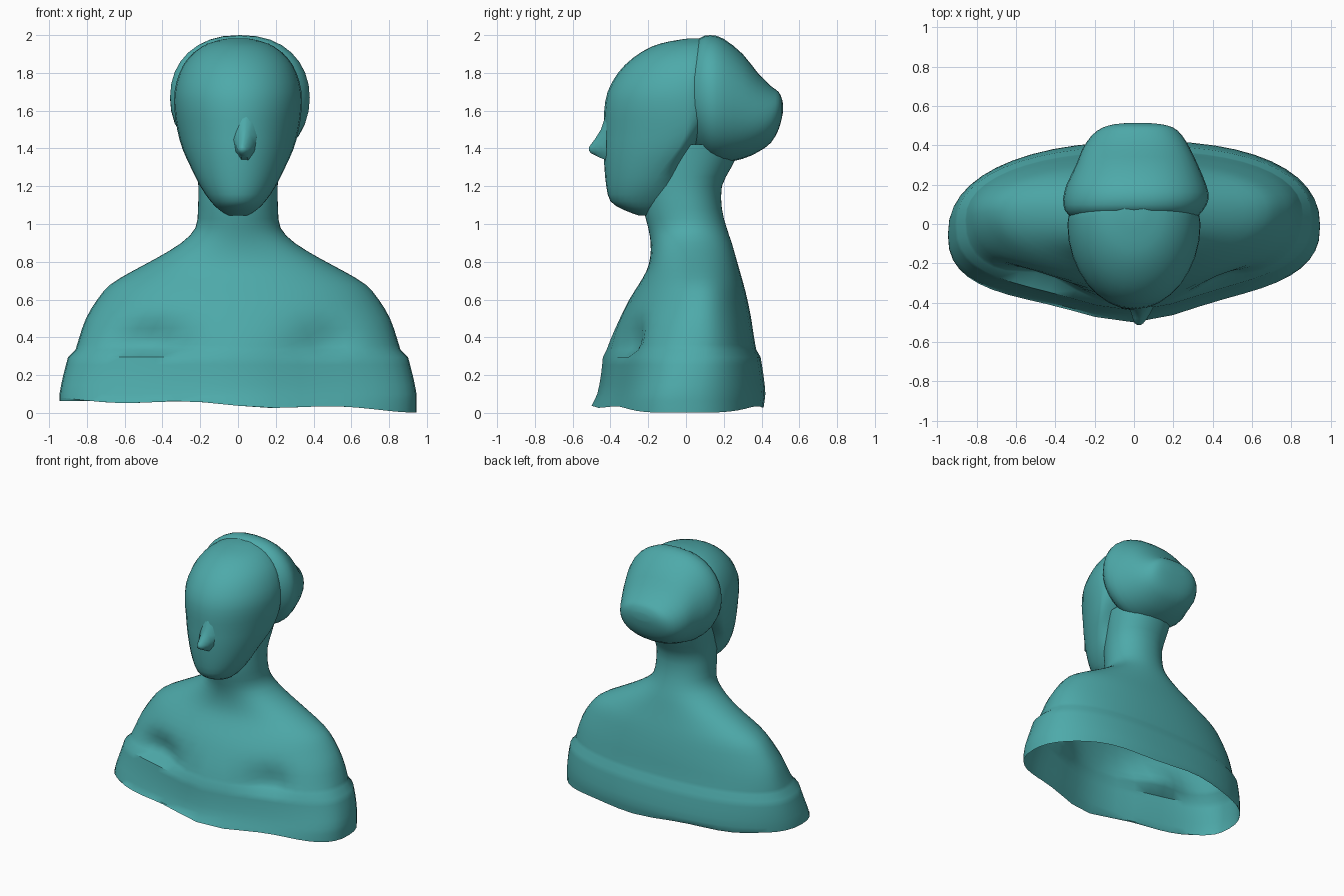
import bpy, bmesh
from math import sin, cos, pi, exp, copysign
from mathutils import Vector

teal = bpy.data.materials.new("teal")
teal.diffuse_color = (0.075, 0.40, 0.40, 1)


def refine(rows, steps):
    """Catmull-Rom interpolation between the section rows."""
    out = []
    for i in range(len(rows) - 1):
        p = [rows[max(i - 1, 0)], rows[i], rows[i + 1], rows[min(i + 2, len(rows) - 1)]]
        for s in range(steps):
            t = s / steps
            out.append([0.5 * (2*b + (c - a)*t + (2*a - 5*b + 4*c - d)*t*t + (3*b - a - 3*c + d)*t**3)
                        for a, b, c, d in zip(*p)])
    return out + [rows[-1]]


def spow(v, e):
    return copysign(abs(v) ** e, v)


def loft(name, rings, caps, angle=40):
    """Skin a list of point rings; caps = (close start, close end)."""
    bm = bmesh.new()
    vr = [[bm.verts.new(p) for p in r] for r in rings]
    n = len(vr[0])
    for a, b in zip(vr, vr[1:]):
        for i in range(n):
            j = (i + 1) % n
            bm.faces.new((a[i], a[j], b[j], b[i]))
    for ring, cap in ((vr[0], caps[0]), (vr[-1], caps[1])):
        if cap:
            mid = bm.verts.new(sum((v.co for v in ring), Vector()) / n)
            for i in range(n):
                bm.faces.new((ring[i], ring[(i + 1) % n], mid))
    bmesh.ops.recalc_face_normals(bm, faces=bm.faces)
    me = bpy.data.meshes.new(name)
    bm.to_mesh(me)
    bm.free()
    me.materials.append(teal)
    ob = bpy.data.objects.new(name, me)
    bpy.context.collection.objects.link(ob)
    bpy.ops.object.select_all(action='DESELECT')
    ob.select_set(True)
    bpy.context.view_layer.objects.active = ob
    bpy.ops.object.shade_smooth_by_angle(angle=angle * pi / 180)
    return ob


def ring(z, front, back, mid, w, n=48, ef=2.0, eb=2.1, bulge=0.0):
    """Horizontal section, widest at y = mid; bulge = share of the front depth in a central swell."""
    pts = []
    for i in range(n):
        a = 2 * pi * i / n
        e, r = (ef, (mid - front) * (1 - bulge)) if sin(a) < 0 else (eb, back - mid)
        p = Vector((w * spow(cos(a), 2 / e), mid + r * spow(sin(a), 2 / e), z))
        if sin(a) < 0:
            p.y -= (mid - front) * bulge * exp(-(p.x / 0.33) ** 2)
        pts.append(p)
    return pts


# bust shell, open underneath: z, front y, back y, widest y, half width
band = [(0.04, -0.50, 0.41, -0.03, 0.945), (0.10, -0.47, 0.42, -0.03, 0.945),
        (0.20, -0.45, 0.41, 0.0, 0.925), (0.295, -0.44, 0.395, 0.02, 0.90)]
upper = [(0.335, -0.42, 0.372, 0.03, 0.86), (0.40, -0.395, 0.36, 0.05, 0.84),
         (0.50, -0.35, 0.345, 0.06, 0.805), (0.60, -0.30, 0.325, 0.07, 0.745),
         (0.68, -0.25, 0.305, 0.07, 0.675), (0.75, -0.21, 0.285, 0.065, 0.56),
         (0.82, -0.19, 0.265, 0.06, 0.43), (0.90, -0.187, 0.242, 0.04, 0.30),
         (0.98, -0.20, 0.215, 0.02, 0.225), (1.08, -0.225, 0.19, 0.0, 0.212),
         (1.20, -0.23, 0.19, 0.0, 0.21), (1.30, -0.20, 0.24, 0.02, 0.22),
         (1.42, -0.17, 0.30, 0.04, 0.235)]
body = []
for r in refine(band, 2) + refine(upper, 2):
    k = min(1, max(0, (0.55 - r[0]) / 0.25))
    body.append(ring(*r, ef=2 + 0.6 * k, eb=2.1 + 0.2 * k, bulge=0.21 * k))
for r in body:
    for p in r:
        p.y += 0.025 * p.x * max(0, 1 - p.z)      # left side sits slightly forward
        if p.y < 0 and p.z > 0.31:                # hollows between chest and arms
            dz = (p.z - 0.37) / (0.07 if p.z < 0.37 else 0.12)
            depth, wide = (0.09, 0.19) if p.x < 0 else (0.06, 0.13)
            p.y += depth * exp(-((abs(p.x) - 0.46) / wide) ** 2 - dz * dz)
for p in body[0]:      # wavy lower rim
    p.z = 0.042 - 0.033 * p.x + 0.010 * cos(8 * (p.x + 0.25))
loft("bust_and_neck", body, (False, False))

# face and skull: z, front y, back y, widest y, half width
face = [(1.045, -0.25, -0.14, -0.20, 0.05), (1.075, -0.33, -0.08, -0.22, 0.10),
        (1.12, -0.40, 0.0, -0.22, 0.145), (1.20, -0.422, 0.0, -0.18, 0.20),
        (1.30, -0.432, 0.0, -0.12, 0.25), (1.40, -0.437, 0.04, -0.04, 0.295),
        (1.50, -0.435, 0.12, 0.0, 0.322), (1.60, -0.433, 0.2, 0.0, 0.336),
        (1.70, -0.415, 0.2, 0.0, 0.336), (1.80, -0.36, 0.2, 0.02, 0.31),
        (1.88, -0.28, 0.2, 0.03, 0.262), (1.94, -0.18, 0.17, 0.04, 0.19),
        (1.968, -0.08, 0.15, 0.05, 0.12), (1.983, 0.02, 0.12, 0.07, 0.05)]
loft("face", [ring(*r, n=32) for r in refine(face, 2)], (True, True))

# swept-back hair: y, bottom z, top z, half width, x shift
hair = [(0.03, 1.45, 1.91, 0.315, 0.0), (0.07, 1.38, 1.982, 0.352, 0.0),
        (0.13, 1.335, 2.0, 0.37, 0.01), (0.20, 1.325, 1.98, 0.355, 0.012),
        (0.30, 1.345, 1.90, 0.31, 0.015), (0.38, 1.38, 1.80, 0.275, 0.012),
        (0.45, 1.43, 1.73, 0.23, 0.015), (0.49, 1.50, 1.70, 0.18, 0.02),
        (0.507, 1.56, 1.665, 0.12, 0.02), (0.513, 1.59, 1.64, 0.06, 0.02)]
rings = []
for y, lo, hi, w, dx in refine(hair, 2):
    rings.append([Vector((dx + w * spow(cos(a), 0.87), y, (lo + hi) / 2 + (hi - lo) / 2 * spow(sin(a), 0.95)))
                  for a in [2 * pi * i / 32 for i in range(32)]])
loft("hair", rings, (True, True), 60)

# nose, slightly off centre: y, centre x, bottom z, top z, half width
nose = [(-0.42, 0.035, 1.33, 1.60, 0.065), (-0.45, 0.035, 1.345, 1.505, 0.05),
        (-0.48, 0.03, 1.36, 1.455, 0.037), (-0.505, 0.025, 1.375, 1.42, 0.022),
        (-0.514, 0.025, 1.39, 1.405, 0.008)]
loft("nose", [[Vector((cx + w * cos(a) * (1 - 0.4 * max(0, sin(a))), y, (lo + hi) / 2 + (hi - lo) / 2 * sin(a)))
               for a in [2 * pi * i / 10 for i in range(10)]]
              for y, cx, lo, hi, w in nose], (False, True))
